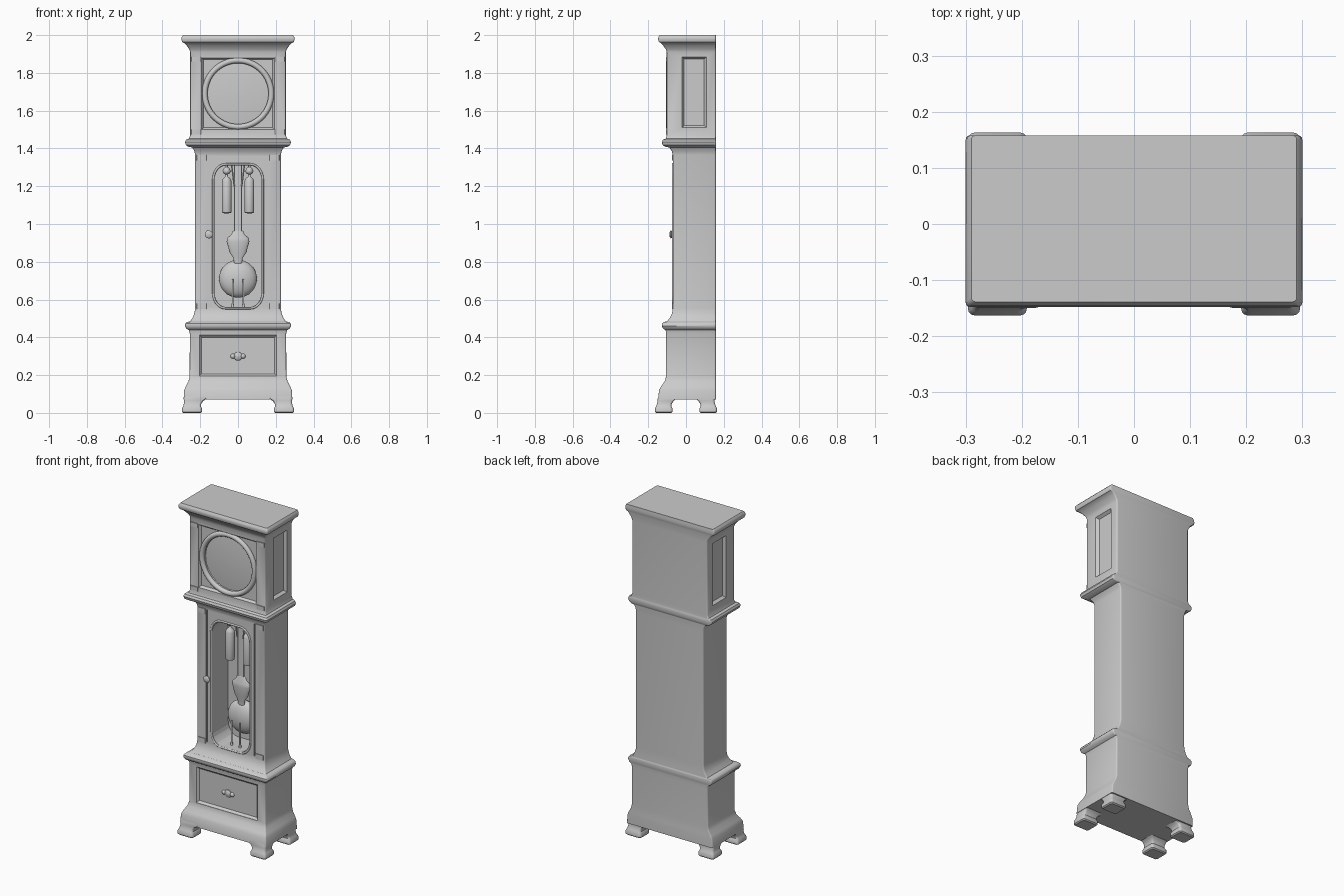
import bpy, bmesh, math
from mathutils import Vector

if "Cube" in bpy.data.objects:
    bpy.data.objects.remove(bpy.data.objects["Cube"])

BACK = 0.158


def finish(name, bm, smooth=35):
    bmesh.ops.recalc_face_normals(bm, faces=bm.faces)
    me = bpy.data.meshes.new(name)
    bm.to_mesh(me)
    bm.free()
    ob = bpy.data.objects.new(name, me)
    bpy.context.collection.objects.link(ob)
    bpy.ops.object.select_all(action='DESELECT')
    ob.select_set(True)
    bpy.context.view_layer.objects.active = ob
    if smooth:
        bpy.ops.object.shade_smooth_by_angle(angle=math.radians(smooth))
    return ob


def skin(name, rings, smooth=35):
    """Join equal-length rings of points into a closed solid."""
    bm = bmesh.new()
    loops = [[bm.verts.new(p) for p in ring] for ring in rings]
    n = len(loops[0])
    for a, b in zip(loops, loops[1:]):
        for i in range(n):
            j = (i + 1) % n
            bm.faces.new((a[i], a[j], b[j], b[i]))
    bm.faces.new(loops[0])
    bm.faces.new(loops[-1])
    return finish(name, bm, smooth)


def rounded_rect(z, x0, x1, y0, y1, r):
    pts = []
    for k, (cx, cy) in enumerate(((x1 - r, y1 - r), (x0 + r, y1 - r),
                                  (x0 + r, y0 + r), (x1 - r, y0 + r))):
        for s in range(4):
            a = math.pi / 2 * (k + s / 3)
            pts.append((cx + r * math.cos(a), cy + r * math.sin(a), z))
    return pts


def box(name, x0, x1, y0, y1, z0, z1, r=0.003):
    return skin(name, [rounded_rect(z, x0, x1, y0, y1, r) for z in (z0, z1)])


def lathe(name, profile, x, y, flat=1.0, n=28):
    """Turned part from (radius, z) pairs; flat squashes it in depth."""
    rings = [[(x + r * math.cos(t * math.tau / n), y + flat * r * math.sin(t * math.tau / n), z)
              for t in range(n)] for r, z in profile]
    return skin(name, rings, 50)


def turned_front(name, profile, x, z, n=40, smooth=40):
    """Turned part whose axis points to the front, from (radius, y) pairs."""
    return skin(name, [[(x + r * math.cos(t * math.tau / n), y, z + r * math.sin(t * math.tau / n))
                        for t in range(n)] for r, y in profile], smooth)


def panel(place, u0, u1, z0, z1, surface, depth, slope):
    """Sloped-edge panel cutter; place maps (u, d, z) to a point."""
    rings = []
    for d, s in ((surface - 0.03, 0), (surface, 0), (surface + depth, slope)):
        rings.append([place(u, d, z) for u, z in ((u0 + s, z0 + s), (u1 - s, z0 + s),
                                                  (u1 - s, z1 - s), (u0 + s, z1 - s))])
    return skin("cutter", rings, 0)


def cut(target, cutter):
    cutter.hide_render = True
    mod = target.modifiers.new("cut", 'BOOLEAN')
    mod.operation, mod.solver, mod.object = 'DIFFERENCE', 'EXACT', cutter
    bpy.context.view_layer.objects.active = target
    bpy.ops.object.modifier_apply(modifier=mod.name)
    bpy.data.objects.remove(cutter)


def bead(name, pts, radius):
    cu = bpy.data.curves.new(name, 'CURVE')
    cu.dimensions = '3D'
    cu.bevel_depth, cu.bevel_resolution = radius, 3
    sp = cu.splines.new('POLY')
    sp.points.add(len(pts) - 1)
    for p, co in zip(sp.points, pts):
        p.co = (*co, 1)
    sp.use_cyclic_u = True
    ob = bpy.data.objects.new(name, cu)
    bpy.context.collection.objects.link(ob)


# Case: one moulded profile of (height, half width, front) from skirt to cornice
profile = [(.07, .288, -.147), (.12, .285, -.143), (.14, .277, -.132), (.165, .263, -.114),
           (.19, .256, -.106), (.42, .255, -.105), (.438, .26, -.108), (.446, .274, -.121),
           (.46, .281, -.128), (.472, .279, -.127), (.48, .272, -.12), (.485, .252, -.1),
           (.505, .239, -.084), (.53, .23, -.073), (.555, .227, -.07), (1.365, .227, -.07),
           (1.385, .231, -.075), (1.405, .242, -.088), (1.409, .262, -.11), (1.418, .276, -.124),
           (1.433, .281, -.128), (1.446, .275, -.122), (1.452, .26, -.107), (1.47, .253, -.102),
           (1.91, .253, -.102), (1.925, .258, -.107), (1.945, .272, -.121), (1.958, .284, -.133),
           (1.963, .295, -.143), (1.977, .3, -.148), (1.99, .298, -.146), (2.0, .29, -.139)]
case = skin("case", [rounded_rect(z, -w, w, f, BACK, .008) for z, w, f in profile])


# Door window outline with rounded ends
def window(y, grow=0.0):
    pts = []
    rx, rz, hw, z0, z1 = .065, .08, .125 + grow, .56 - grow, 1.31 + grow
    for k, (cx, cz) in enumerate(((hw - rx, z1 - rz), (rx - hw, z1 - rz),
                                  (rx - hw, z0 + rz), (hw - rx, z0 + rz))):
        for s in range(7):
            a = math.pi / 2 * (k + s / 6)
            pts.append((cx + rx * math.cos(a), y, cz + rz * math.sin(a)))
    return pts


cut(case, skin("cutter", [window(-.2), window(.085)], 0))


# Recessed panels on the hood, hood sides and base
def front(u, d, z):
    return (u, d, z)


cut(case, panel(front, -.192, .192, 1.5, 1.88, -.102, .014, .01))
cut(case, panel(front, -.205, .205, .195, .412, -.105, .012, .012))
for side in (1, -1):
    cut(case, panel(lambda u, d, z: (-side * d, u, z), -.022, .108, 1.51, 1.885, -.253, .016, .012))
    # Door seams
    cut(case, panel(front, side * .16 - .004, side * .16 + .004, .56, 1.36, -.07, .007, .001))
cut(case, turned_front("cutter", [(.166, -.2), (.166, -.082), (.160, -.074)], 0, 1.69, 64, 0))
bpy.ops.object.select_all(action='DESELECT')
case.select_set(True)
bpy.context.view_layer.objects.active = case
bpy.ops.object.shade_smooth_by_angle(angle=math.radians(35))

# Dial surround and slightly domed dial
bpy.ops.mesh.primitive_torus_add(major_radius=.176, minor_radius=.015, major_segments=64,
                                 minor_segments=12, location=(0, -.092, 1.69),
                                 rotation=(math.pi / 2, 0, 0))
bpy.context.object.name = "dial_surround"
bpy.ops.object.shade_smooth_by_angle(angle=math.radians(60))
turned_front("dial", [(.165, -.07), (.163, -.077), (.12, -.081), (.06, -.084), (.01, -.085)],
             0, 1.69, 64)

# Window bead and door knob
bead("window_bead", window(-.069, .006), .006)
turned_front("door_knob", [(.014, -.065), (.012, -.072), (.02, -.076), (.021, -.081),
                           (.014, -.086), (.003, -.087)], -.155, .945, 24)

# Base ornament: oval boss with side leaves
for i, (x, r) in enumerate(((0, .024), (-.027, .014), (.027, .014))):
    turned_front("base_ornament_%d" % i, [(r, -.09), (r * .9, -.097), (r * .5, -.102),
                                          (.002, -.104)], x, .3, 24)

for side, tag in ((-1, "left"), (1, "right")):
    # Pilaster capitals and bases on waist and hood corners
    for part, x, y, z0, z1 in (("waist_capital", .193, -.07, 1.335, 1.365),
                               ("waist_base", .193, -.07, .55, .58),
                               ("hood_capital", .222, -.102, 1.86, 1.885),
                               ("hood_base", .222, -.102, 1.475, 1.5)):
        box(tag + "_" + part, side * x - .026, side * x + .026, y - .005, y + .02, z0, z1)

    # Bracket feet, swelling into the skirt
    for end, etag in ((-1, "front"), (1, "back")):
        rings = []
        for z, xi, xo, yi, yo in ((0, .197, .29, .078, .157), (.006, .191, .296, .072, .163),
                                  (.025, .191, .296, .072, .163), (.036, .197, .29, .078, .158),
                                  (.05, .194, .286, .075, .153), (.064, .183, .286, .064, .15),
                                  (.075, .165, .286, .05, .15), (.1, .165, .28, .05, .14)):
            yo = min(yo, BACK) if end > 0 and z > .03 else yo
            xs = sorted((side * xi, side * xo))
            ys = sorted((end * yi, end * yo))
            rings.append(rounded_rect(z, *xs, *ys, .012))
        skin("%s_%s_foot" % (etag, tag), rings)

    # Hanging weight with pulley, and lower cord
    lathe(tag + "_weight", [(.006, 1.055), (.024, 1.06), (.026, 1.07), (.026, 1.225),
                            (.02, 1.24), (.008, 1.25), (.005, 1.262), (.017, 1.268),
                            (.022, 1.28), (.015, 1.295), (.006, 1.302), (.006, 1.33)],
          side * .06, .01)
    lathe(tag + "_cord", [(.009, .555), (.005, .58), (.005, .705), (.002, .71)],
          side * .028, -.02, 1, 12)
    bead(tag + "_cord_loop", [(side * .02, .02, 1.2), (side * .035, .02, 1.32)], .004)

# Pendulum: rod, lyre ornament and bob
box("pendulum_rod", -.02, .02, .024, .036, .92, 1.34)
lathe("pendulum_ornament", [(.02, .79), (.025, .82), (.045, .85), (.052, .88), (.06, .905),
                            (.058, .925), (.035, .945), (.03, .96), (.018, .97)], 0, .032, .35)
turned_front("pendulum_bob", [(.1 * math.cos(a), .055 - .05 * math.sin(a))
                              for a in [math.radians(d) for d in range(-88, 89, 11)]], 0, .71, 48, 60)
